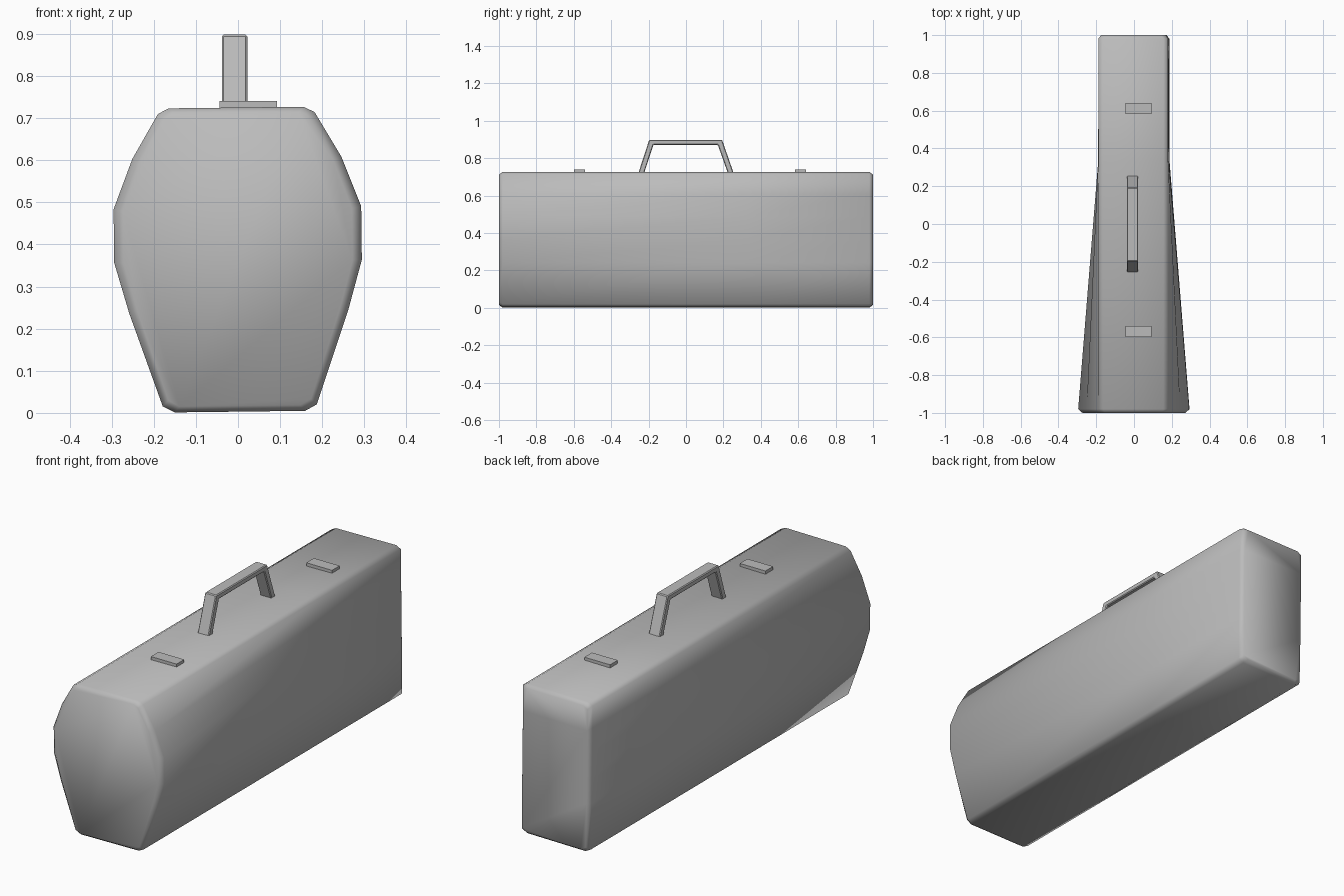
import bpy, bmesh
from mathutils import Matrix, Vector

if "Cube" in bpy.data.objects:
    bpy.data.objects.remove(bpy.data.objects["Cube"])

grey = bpy.data.materials.new("plain grey")
grey.use_nodes = True
grey.diffuse_color = (0.5, 0.5, 0.5, 1)
grey.node_tree.nodes["Principled BSDF"].inputs["Base Color"].default_value = (0.5, 0.5, 0.5, 1)


def finish(name, bm, smooth):
    bmesh.ops.recalc_face_normals(bm, faces=bm.faces)
    for f in bm.faces:
        f.smooth = smooth
    mesh = bpy.data.meshes.new(name)
    bm.to_mesh(mesh)
    bm.free()
    mesh.materials.append(grey)
    obj = bpy.data.objects.new(name, mesh)
    bpy.context.collection.objects.link(obj)
    return obj


# Case body: bulging front section lofted into a box-shaped rear section
HALF = [(0.155, 0.003), (0.183, 0.018), (0.26, 0.24), (0.294, 0.36),
        (0.294, 0.487), (0.248, 0.606), (0.186, 0.712), (0.16, 0.725)]
BOX = 0.185
MID = 0.365


def section(bm, y, bulge, inset=0.0):
    half = []
    for x, z in HALF:
        if x > BOX:
            x = BOX + (x - BOX) * bulge
        half.append((x - inset * x / BOX, z - inset * (z - MID) / MID))
    ring = half + [(-x, z) for x, z in reversed(half)]
    return [bm.verts.new((x, y, z)) for x, z in ring]


bm = bmesh.new()
rings = [section(bm, -1, 1, 0.014), section(bm, -0.98, 1), section(bm, 0.33, 0.03),
         section(bm, 0.98, 0), section(bm, 1, 0, 0.014)]
for a, b in zip(rings, rings[1:]):
    for i in range(len(a)):
        j = (i + 1) % len(a)
        bm.faces.new((a[i], a[j], b[j], b[i]))
bm.faces.new(rings[0])
bm.faces.new(rings[-1])
# The case leans very slightly to one side
centre = Vector((0, 0, MID))
bmesh.ops.rotate(bm, verts=bm.verts, cent=centre, matrix=Matrix.Rotation(-0.012, 3, "Y"))
finish("case_body", bm, True)

# Carrying handle: flat trapezoid loop extruded sideways
outer = [(-0.255, 0.72), (-0.197, 0.898), (0.193, 0.898), (0.255, 0.72)]
inner = [(0.224, 0.72), (0.17, 0.872), (-0.174, 0.872), (-0.224, 0.72)]
bm = bmesh.new()
face = bm.faces.new([bm.verts.new((-0.038, y, z)) for y, z in outer + inner])
ext = bmesh.ops.extrude_face_region(bm, geom=[face])
moved = [v for v in ext["geom"] if isinstance(v, bmesh.types.BMVert)]
bmesh.ops.translate(bm, verts=moved, vec=(0.06, 0, 0))
handle = finish("handle", bm, False)
soft = handle.modifiers.new("soft edges", "BEVEL")
soft.width = 0.004
soft.segments = 1

# Lid clasps: two thin plates in front of and behind the handle
for name, y in (("front_clasp", -0.57), ("rear_clasp", 0.612)):
    bm = bmesh.new()
    bmesh.ops.create_cube(bm, size=1)
    bmesh.ops.scale(bm, verts=bm.verts, vec=(0.137, 0.058, 0.016))
    bmesh.ops.translate(bm, verts=bm.verts, vec=(0.024, y, 0.732))
    finish(name, bm, False)
